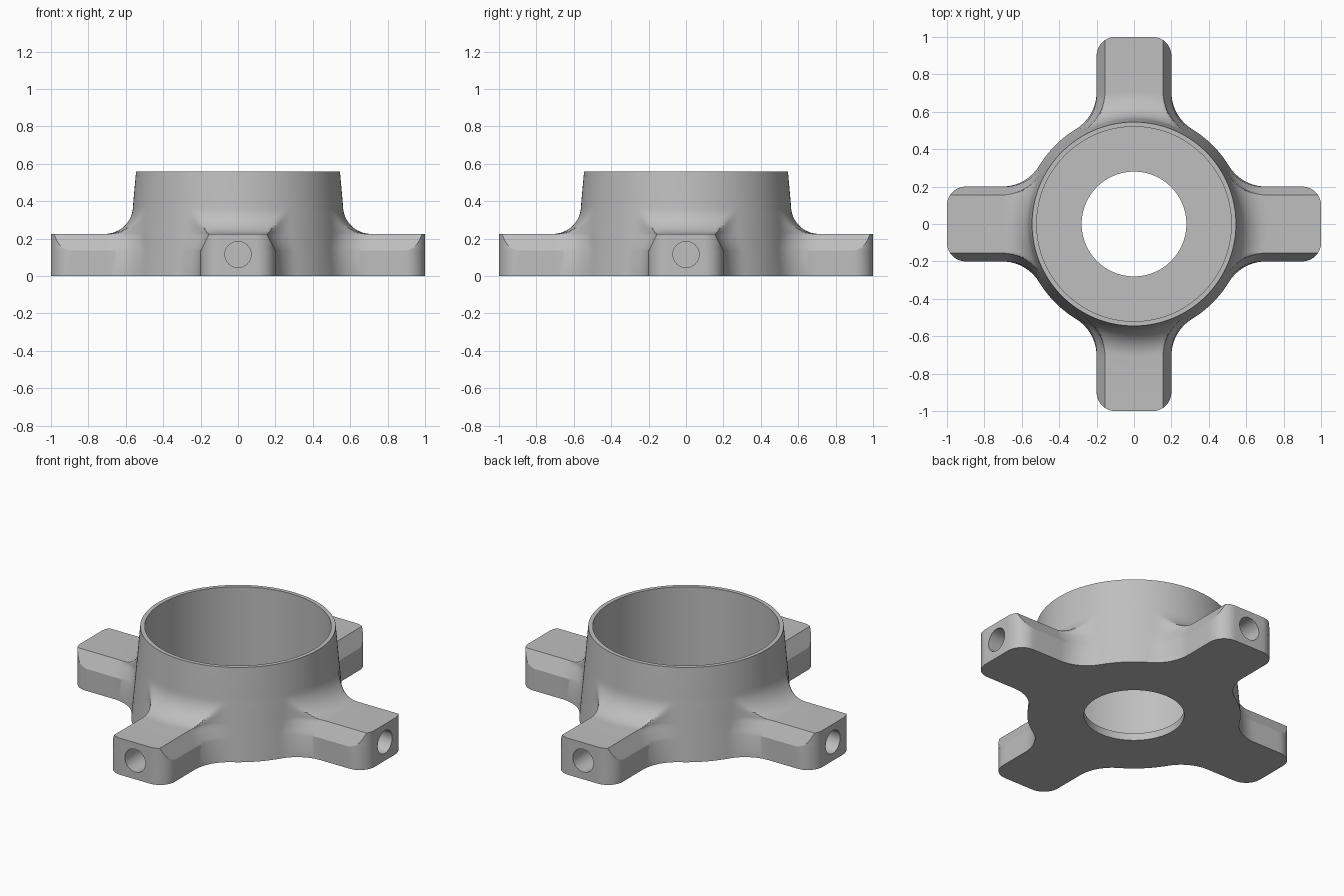
import bpy, bmesh
from math import sin, cos, asin, atan2, sqrt, pi, hypot
from mathutils import Matrix

if "Cube" in bpy.data.objects:
    bpy.data.objects.remove(bpy.data.objects["Cube"])

ARM_TOP, CHAMFER_Z, HEIGHT = 0.225, 0.135, 0.56
CORNER, SIDE_FILLET, TOP_FILLET = 0.1, 0.233, 0.15


def cone_radius(z):
    return 0.595 - 0.05 * z / HEIGHT


def half_arm(z):
    """Outline of half an arm, from the middle of its end to the diagonal."""
    rise = min(max(z - CHAMFER_Z, 0), ARM_TOP - CHAMFER_Z)
    w = 0.2 - 0.5 * rise
    r = cone_radius(z)
    pts = [(1, CORNER * i / 4) for i in range(4)]
    # rounded corner, cut off by the sloping flank
    end = asin(min(1, (w - CORNER) / CORNER))
    for i in range(11):
        a = end * i / 10
        pts.append((1 - CORNER + CORNER * cos(a), CORNER + CORNER * sin(a)))
    # straight flank
    cy = w + SIDE_FILLET
    cx = sqrt((r + SIDE_FILLET) ** 2 - cy ** 2)
    x_end = pts[-1][0]
    pts += [(x_end + (cx - x_end) * i / 6, w) for i in range(1, 6)]
    # fillet into the round body
    bearing = atan2(cy, cx)
    for i in range(15):
        a = -pi / 2 - (pi / 2 - bearing) * i / 14
        pts.append((cx + SIDE_FILLET * cos(a), cy + SIDE_FILLET * sin(a)))
    # round body
    for i in range(1, 7):
        a = bearing + (pi / 4 - bearing) * i / 6
        pts.append((r * cos(a), r * sin(a)))
    return pts


def outline(z, limit):
    """Whole four-armed outline, held within a limiting radius."""
    half = half_arm(z)
    arm = [(x, -y) for x, y in reversed(half[1:-1])] + half
    ring = []
    for turn in range(4):
        for x, y in arm:
            k = min(1, limit / hypot(x, y))
            ring.append((x * k, y * k, z))
            x, y = -y, x
        arm = [(-y, x) for x, y in arm]
    return ring


# Outer layers: arms, flat arm tops, fillet up to the cup, tapered cup wall
layers = [outline(CHAMFER_Z + (ARM_TOP - CHAMFER_Z) * i / 5, 9) for i in range(6)]
layers.insert(0, outline(0, 9))
fillet_z = ARM_TOP + TOP_FILLET
fillet_x = cone_radius(fillet_z) + TOP_FILLET
for i in range(13):
    a = pi / 2 * i / 12
    layers.append(outline(fillet_z - TOP_FILLET * cos(a), fillet_x - TOP_FILLET * sin(a)))
layers.append(outline(HEIGHT, cone_radius(HEIGHT)))

# Inner layers: rim, bore, floor and centre hole
for radius, z in ((0.52, HEIGHT), (0.52, 0.045), (0.28, 0.045), (0.28, 0)):
    layers.append([(x * radius / hypot(x, y), y * radius / hypot(x, y), z)
                   for x, y, _ in layers[-1]])

bm = bmesh.new()
rings = [[bm.verts.new(p) for p in layer] for layer in layers]
for lower, upper in zip(rings, rings[1:] + rings[:1]):
    for i in range(len(lower)):
        j = (i + 1) % len(lower)
        bm.faces.new((lower[i], lower[j], upper[j], upper[i]))
bmesh.ops.remove_doubles(bm, verts=bm.verts, dist=0.00002)
bmesh.ops.recalc_face_normals(bm, faces=bm.faces)
mesh = bpy.data.meshes.new("four_arm_hub")
bm.to_mesh(mesh)
bm.free()
hub = bpy.data.objects.new("four_arm_hub", mesh)
bpy.context.collection.objects.link(hub)

# Grey metal
grey = bpy.data.materials.new("plain_grey")
grey.use_nodes = True
grey.diffuse_color = (0.52, 0.52, 0.52, 1)
grey.node_tree.nodes["Principled BSDF"].inputs["Base Color"].default_value = (0.52, 0.52, 0.52, 1)
mesh.materials.append(grey)

# Blind holes in the arm ends
bm = bmesh.new()
for turn in range(4):
    place = (Matrix.Rotation(turn * pi / 2, 4, "Z") @ Matrix.Translation((0.9, 0, 0.115))
             @ Matrix.Rotation(pi / 2, 4, "Y"))
    bmesh.ops.create_cone(bm, cap_ends=True, segments=40, radius1=0.07, radius2=0.07,
                          depth=0.6, matrix=place)
cutter_mesh = bpy.data.meshes.new("hole_cutter")
bm.to_mesh(cutter_mesh)
bm.free()
cutter_mesh.materials.append(grey)
cutter = bpy.data.objects.new("hole_cutter", cutter_mesh)
bpy.context.collection.objects.link(cutter)
cutter.hide_render = True

cut = hub.modifiers.new("arm_holes", "BOOLEAN")
cut.operation = "DIFFERENCE"
cut.solver = "EXACT"
cut.object = cutter
bpy.ops.object.select_all(action="DESELECT")
hub.select_set(True)
bpy.context.view_layer.objects.active = hub
bpy.ops.object.modifier_apply(modifier=cut.name)
bpy.data.objects.remove(cutter)
bpy.ops.object.shade_smooth_by_angle(angle=pi / 8)
